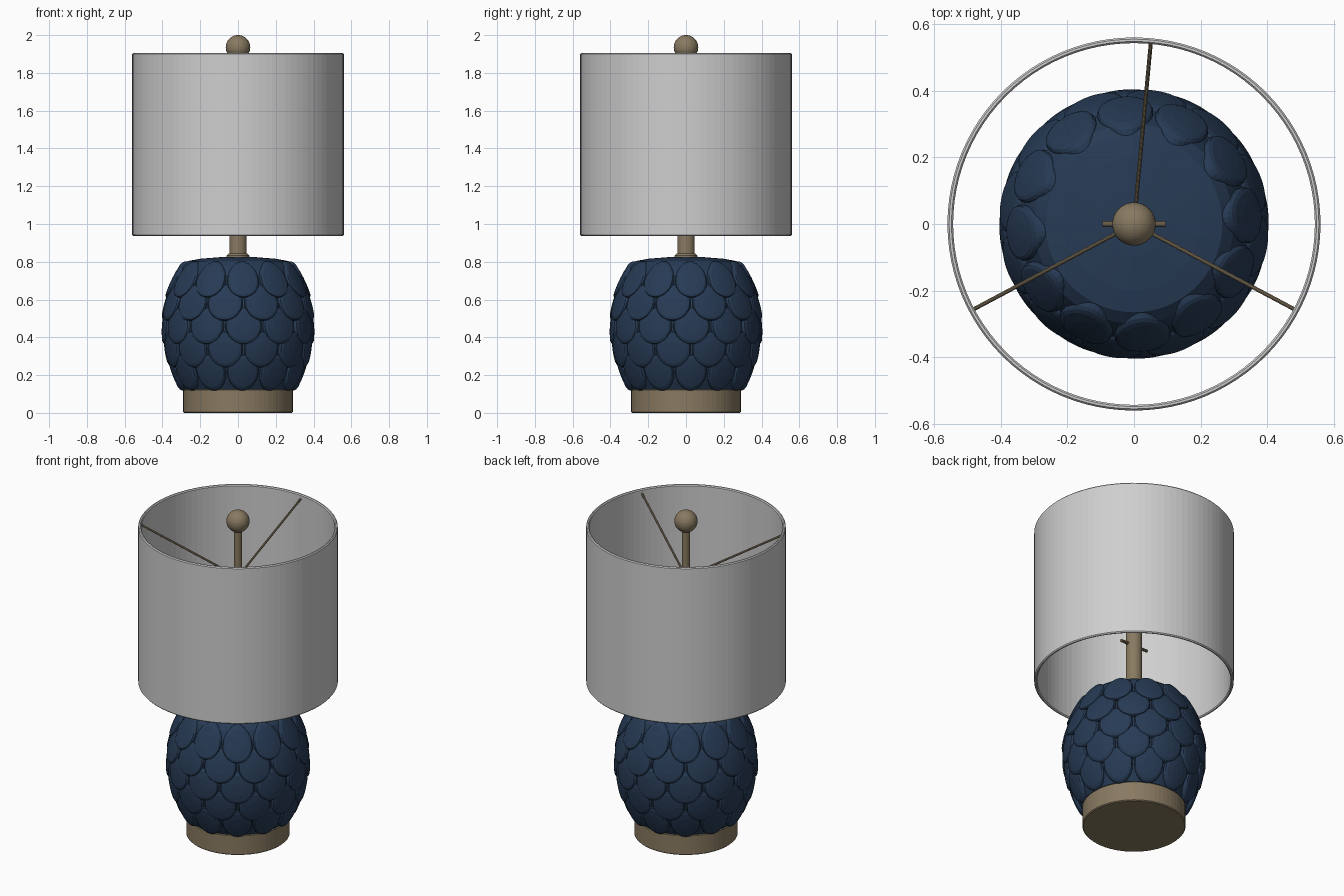
import bpy, bmesh, math
from mathutils import Vector

cube = bpy.data.objects.get("Cube")
if cube:
    bpy.data.objects.remove(cube, do_unlink=True)


def material(name, rgb):
    mat = bpy.data.materials.new(name)
    mat.use_nodes = True
    mat.diffuse_color = (*rgb, 1)
    mat.node_tree.nodes["Principled BSDF"].inputs["Base Color"].default_value = (*rgb, 1)
    return mat


NAVY = material("navy ceramic", (0.02, 0.043, 0.09))
BRASS = material("aged brass", (0.25, 0.195, 0.12))
LINEN = material("pale grey linen", (0.62, 0.62, 0.62))
parts = []


def add_object(name, bm, mat):
    bmesh.ops.recalc_face_normals(bm, faces=bm.faces)
    mesh = bpy.data.meshes.new(name)
    bm.to_mesh(mesh)
    bm.free()
    mesh.materials.append(mat)
    obj = bpy.data.objects.new(name, mesh)
    bpy.context.collection.objects.link(obj)
    parts.append(obj)
    return obj


def revolve(bm, profile, place, sides, closed=False):
    """Sweep (radius, height) pairs round an axis; place maps local to model space."""
    rings = []
    for r, h in profile:
        if r == 0:
            rings.append([bm.verts.new(place(0, 0, h))] * sides)
        else:
            turns = [math.tau * i / sides for i in range(sides)]
            rings.append([bm.verts.new(place(r * math.cos(t), r * math.sin(t), h)) for t in turns])
    pairs = list(zip(rings, rings[1:]))
    if closed:
        pairs.append((rings[-1], rings[0]))
    for a, b in pairs:
        for i in range(sides):
            j = (i + 1) % sides
            corners = list(dict.fromkeys((a[i], a[j], b[j], b[i])))
            bm.faces.new(corners)


def lathe(name, profile, mat, sides=48, closed=False):
    bm = bmesh.new()
    revolve(bm, profile, lambda x, y, z: (x, y, z), sides, closed)
    return add_object(name, bm, mat)


def rod(name, start, end, radius, mat):
    start, end = Vector(start), Vector(end)
    axis = end - start
    turn = axis.to_track_quat('Z', 'Y')
    bm = bmesh.new()
    profile = [(0, 0), (radius, 0), (radius, axis.length), (0, axis.length)]
    revolve(bm, profile, lambda x, y, z: start + turn @ Vector((x, y, z)), 10)
    return add_object(name, bm, mat)


# Round foot
lathe("foot", [(0, 0), (0.285, 0), (0.29, 0.005), (0.29, 0.12), (0.285, 0.125), (0, 0.125)], BRASS, 64)


# Barrel-shaped body
def body_radius(z):
    return 0.383 - 0.85 * (z - 0.46) ** 2


sides_profile = [(body_radius(z), z) for z in [0.125 + 0.0325 * i for i in range(21)]]
lathe("body", [(0, 0.12), (0.27, 0.12)] + sides_profile +
      [(0.265, 0.804), (0.2, 0.816), (0.1, 0.824), (0, 0.826)], NAVY, 72)

# Overlapping round scales that follow the body
ROWS, PER_ROW = 5, 12
scale_profile = [(0, 0.016), (0.04, 0.016), (0.078, 0.015), (0.09, 0.011), (0.096, 0.003), (0.097, -0.015)]
bm = bmesh.new()
for row in range(ROWS):
    row_z = 0.214 + 0.123 * row
    for k in range(PER_ROW):
        angle = math.radians(-85.5 + 15 * (row % 2)) + math.tau * k / PER_ROW

        def wrap(u, v, h):
            z = row_z + v
            r = body_radius(z) + h + 0.004 - v * 0.07
            a = angle + u / 0.385
            return (r * math.cos(a), r * math.sin(a), z)

        revolve(bm, scale_profile, wrap, 28)
add_object("body_scales", bm, NAVY)

# Neck, lamp socket, centre rod and ball finial
lathe("neck_collar", [(0, 0.815), (0.06, 0.815), (0.06, 0.832), (0.048, 0.845), (0, 0.845)], BRASS)
lathe("socket", [(0, 0.84), (0.046, 0.84), (0.046, 1.25), (0.03, 1.28), (0, 1.28)], BRASS)
lathe("centre_rod", [(0, 1.27), (0.022, 1.27), (0.022, 1.885), (0, 1.885)], BRASS, 24)
ball = [(0.065 * math.sin(math.pi * i / 20), 1.935 - 0.065 * math.cos(math.pi * i / 20)) for i in range(1, 20)]
lathe("finial_ball", [(0, 1.87)] + ball + [(0, 2.0)], BRASS, 40)

# Turn keys on the socket
for side, name in ((1, "left"), (-1, "right")):
    rod(name + "_socket_key", (side * 0.04, 0, 1.17), (side * 0.095, 0, 1.17), 0.009, BRASS)

# Shade with softly rounded rims
lathe("shade", [(0.555, 0.937), (0.56, 0.943), (0.56, 1.9), (0.555, 1.906),
                (0.548, 1.906), (0.543, 1.9), (0.543, 0.943), (0.548, 0.937)], LINEN, 96, closed=True)

# Sloping arms that carry the shade
lathe("arm_hub", [(0, 1.585), (0.035, 1.585), (0.035, 1.61), (0, 1.61)], BRASS, 32)
for i, degrees in enumerate((84.7, 208, 332)):
    c, s = math.cos(math.radians(degrees)), math.sin(math.radians(degrees))
    rod("shade_arm_%d" % (i + 1), (0.02 * c, 0.02 * s, 1.6), (0.547 * c, 0.547 * s, 1.88), 0.006, BRASS)

# Smooth shading with sharp edges kept
for obj in bpy.context.view_layer.objects:
    obj.select_set(obj in parts)
bpy.context.view_layer.objects.active = parts[0]
bpy.ops.object.shade_smooth_by_angle(angle=math.radians(40))
